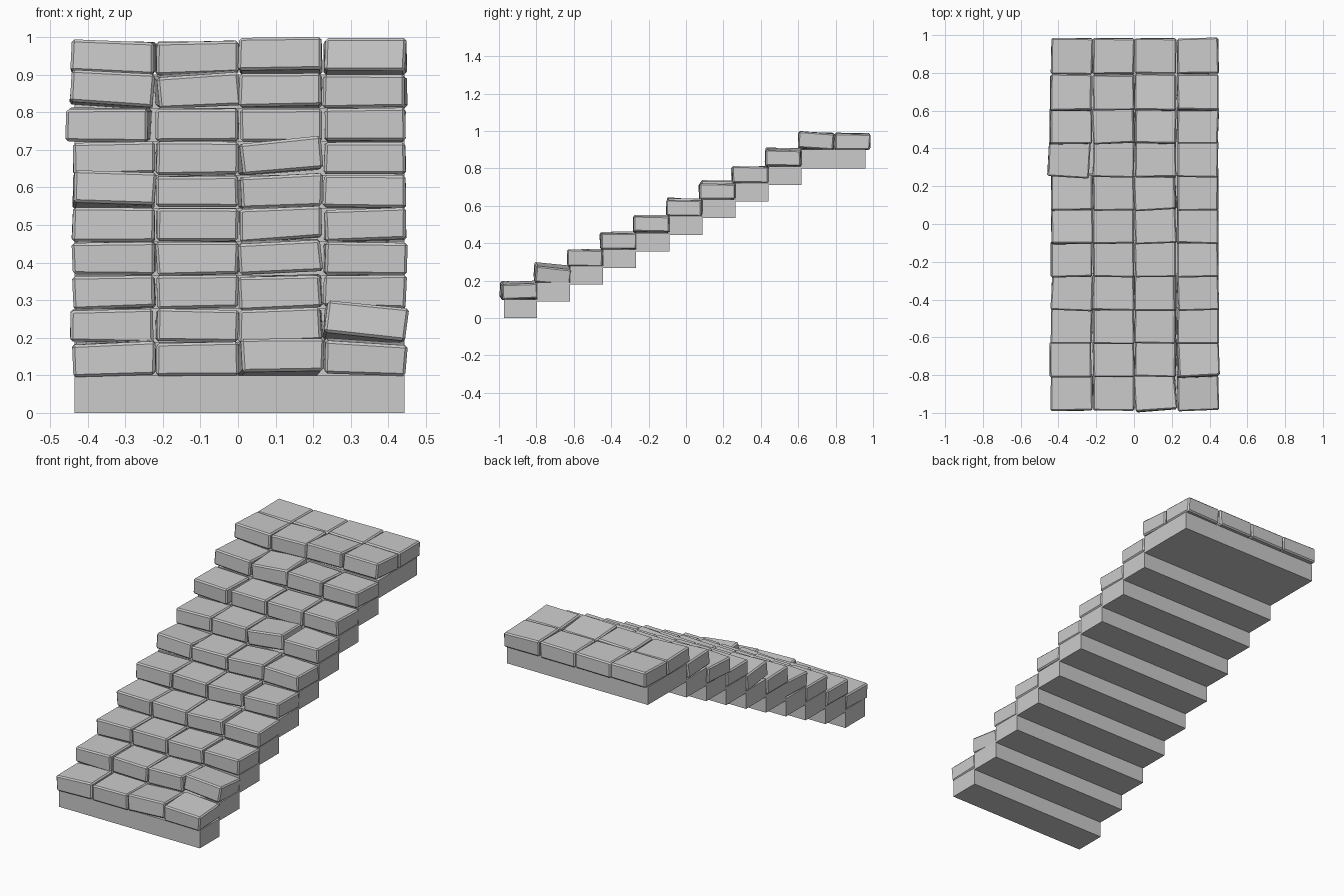
import bpy, bmesh, random
from math import radians
from mathutils import Matrix, Vector

if "Cube" in bpy.data.objects:
    bpy.data.objects.remove(bpy.data.objects["Cube"])

random.seed(4)
STEPS, RUN, RISE = 10, 0.1765, 0.0889
Y0, X0, X1 = -0.972, -0.435, 0.443


def finish(bm, name):
    bmesh.ops.recalc_face_normals(bm, faces=bm.faces[:])
    me = bpy.data.meshes.new(name)
    bm.to_mesh(me)
    bm.free()
    ob = bpy.data.objects.new(name, me)
    bpy.context.collection.objects.link(ob)
    return ob


# Stepped base: sawtooth on top and underneath, longer landing at the top
upper, lower = [], []
for i in range(STEPS):
    ya = Y0 + RUN * i
    yb = ya + RUN if i < STEPS - 1 else 0.96
    upper += [(ya, RISE * i + 0.1), (yb, RISE * i + 0.1)]
    lower += [(ya, RISE * i), (yb, RISE * i)]
bm = bmesh.new()
face = bm.faces.new([bm.verts.new((X0, y, z)) for y, z in lower + upper[::-1]])
ext = bmesh.ops.extrude_face_region(bm, geom=[face])
bmesh.ops.translate(bm, vec=(X1 - X0, 0, 0),
                    verts=[v for v in ext["geom"] if isinstance(v, bmesh.types.BMVert)])
finish(bm, "stair_base")

# Tilt of each paving stone in degrees, four per row, front row first
ROLL = [(2, 0, 1, -3), (0, 0, 2, -5), (1, 0, 2, -1), (0, 1, 3, -1), (0, 0, 3, 1), (-1, 0, 2, 0),
        (1, 0, 5, 0), (0, 0, 0, 0), (-4, 3, 0, 0), (-2, 1, 0, -1), (0, 0, 0, 0)]
PITCH = [(1, 0, -4, 2), (1, 0, 0, -6), (0, 0, 1, -1), (1, 0, 1, 0), (-1, 0, 0, -1), (-5, 0, 0, -1),
         (0, 0, -1, -1), (1, 0, 0, 0), (-3, 1, -2, 0), (-2, 0, -5, -4), (0, 0, 0, -1)]
YAW = [(0, 0, 4, 1), (0, 0, -1, 2), (0, 0, -1, 0), (-2, 0, 0, 1), (0, 0, 1, 1), (0, 0, 2, -1),
       (0, 1, 3, 0), (-3, -1, 0, 0), (0, 3, -1, -1), (0, 0, -1, 0), (-1, 0, 0, 1)]
# Sideways shift of the stones in the left column
SHIFT = [0, -0.006, 0, 0, -0.003, 0, 0, -0.015, -0.006, -0.004, 0]
COLUMNS = [-0.329, -0.108, 0.113, 0.338]
SIZE = Vector((0.218, 0.19, 0.086))


def add_stone(bm, centre, rx, ry, rz):
    rot = (Matrix.Rotation(radians(rz), 4, 'Z') @ Matrix.Rotation(radians(-ry), 4, 'Y')
           @ Matrix.Rotation(radians(rx), 4, 'X'))
    m = Matrix.Translation(centre) @ rot @ Matrix.Diagonal((*SIZE, 1))
    verts = bmesh.ops.create_cube(bm, size=1, matrix=m)["verts"]
    for v in verts:
        v.co += Vector([random.uniform(-0.003, 0.003) for _ in range(3)])
    edges = list({e for v in verts for e in v.link_edges})
    bmesh.ops.bevel(bm, geom=edges, offset=0.007, segments=1, affect='EDGES')


# Rows of loose chamfered stones, the last two rows share the landing level
for i in range(STEPS + 1):
    bm = bmesh.new()
    y = -0.892 + 0.1765 * i if i < STEPS else 0.889
    z = 0.101 + RISE * min(i, STEPS - 1) + SIZE.z / 2
    for c, x in enumerate(COLUMNS):
        dx = SHIFT[i] if c == 0 else 0
        dz = 0.004 * (abs(ROLL[i][c]) > 2 or abs(PITCH[i][c]) > 2)
        add_stone(bm, Vector((x + dx, y, z + dz)), PITCH[i][c], ROLL[i][c], YAW[i][c])
    finish(bm, f"stone_row_{i + 1}")
